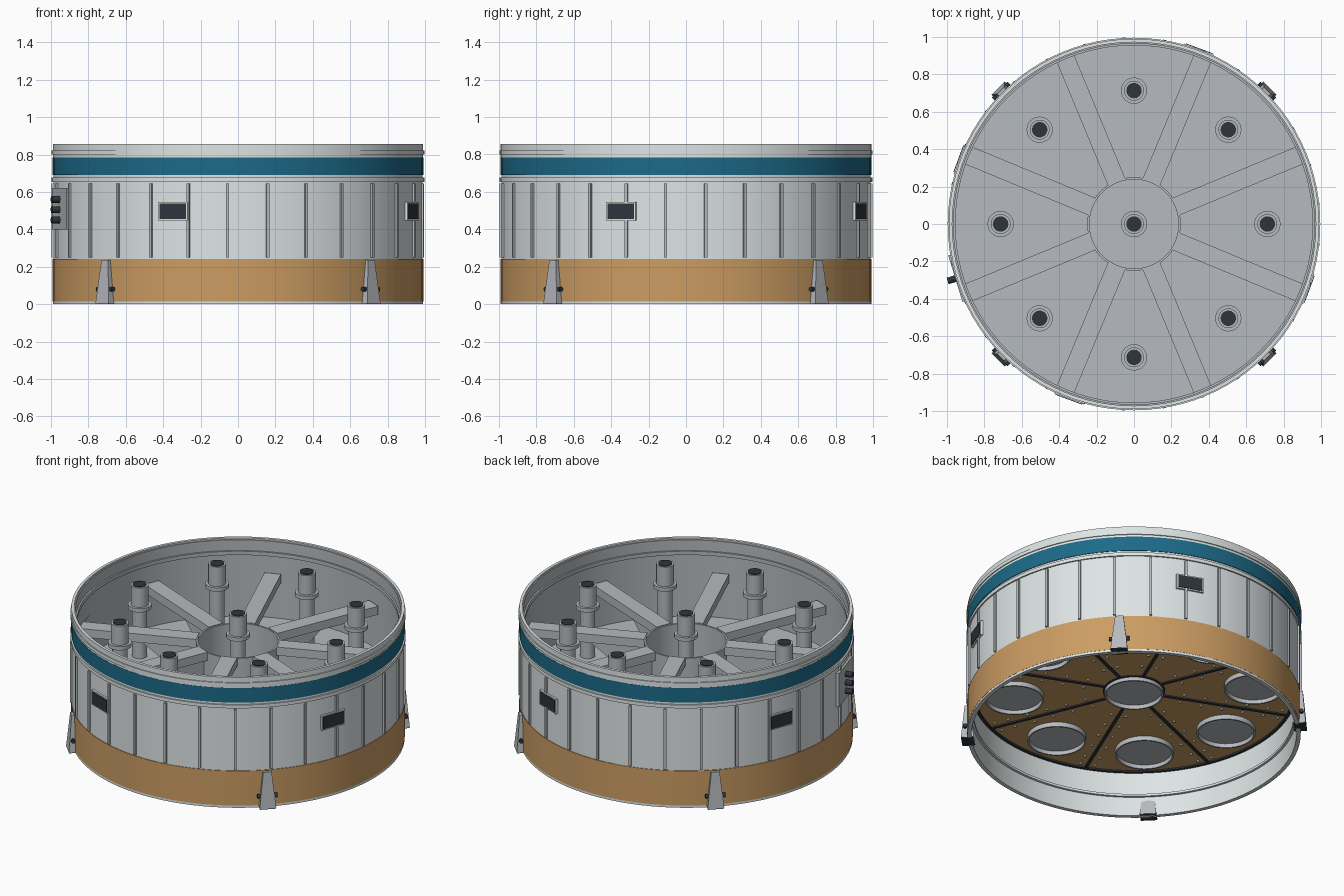
import bpy, bmesh
from math import radians, sin, cos, pi
from mathutils import Matrix, Vector

cube = bpy.data.objects.get("Cube")
if cube:
    bpy.data.objects.remove(cube, do_unlink=True)


def material(name, srgb):
    m = bpy.data.materials.new(name)
    col = [((c + 0.055) / 1.055) ** 2.4 for c in srgb] + [1]
    m.use_nodes = True
    m.diffuse_color = col
    bsdf = next(n for n in m.node_tree.nodes if n.type == 'BSDF_PRINCIPLED')
    bsdf.inputs["Base Color"].default_value = col
    return m


WHITE = material("pale_paint", (0.87, 0.895, 0.895))
GREY = material("bare_metal", (0.715, 0.73, 0.75))
TAN = material("tan_insulation", (0.80, 0.615, 0.39))
TEAL = material("teal_band", (0.11, 0.415, 0.535))
DARK = material("dark_fitting", (0.18, 0.205, 0.235))


def finish(name, bm, mat):
    bmesh.ops.recalc_face_normals(bm, faces=bm.faces)
    me = bpy.data.meshes.new(name)
    bm.to_mesh(me)
    bm.free()
    me.materials.append(mat)
    ob = bpy.data.objects.new(name, me)
    bpy.context.collection.objects.link(ob)
    bpy.ops.object.select_all(action='DESELECT')
    ob.select_set(True)
    bpy.context.view_layer.objects.active = ob
    bpy.ops.object.shade_smooth_by_angle(angle=radians(30))
    return ob


def add_ring(bm, r0, r1, z0, z1, at=(0, 0), segs=96):
    """Rectangular section swept round a vertical axis."""
    loops = []
    for r, z in ((r0, z0), (r1, z0), (r1, z1), (r0, z1)):
        loops.append([bm.verts.new((at[0] + r * cos(2 * pi * i / segs),
                                    at[1] + r * sin(2 * pi * i / segs), z))
                      for i in range(segs)])
    for k in range(4):
        a, b = loops[k], loops[(k + 1) % 4]
        for i in range(segs):
            j = (i + 1) % segs
            bm.faces.new((a[i], a[j], b[j], b[i]))


def ring(name, r0, r1, z0, z1, mat):
    bm = bmesh.new()
    add_ring(bm, r0, r1, z0, z1)
    finish(name, bm, mat)


def add_disc(bm, r, z0, z1, at=(0, 0), segs=32):
    bmesh.ops.create_cone(bm, cap_ends=True, segments=segs, radius1=r, radius2=r,
                          depth=z1 - z0,
                          matrix=Matrix.Translation((at[0], at[1], (z0 + z1) / 2)))


def add_block(bm, az, low, high, reshape=None):
    """Box in local radial, tangential, height axes; reshape moves its corners."""
    turn = Matrix.Rotation(radians(az), 4, 'Z')
    for v in bmesh.ops.create_cube(bm, size=1)["verts"]:
        p = Vector([h if c > 0 else l for c, l, h in zip(v.co, low, high)])
        v.co = turn @ (reshape(p) if reshape else p)


def add_peg(bm, az, at, axis, r, length):
    """Small cylinder lying along the radial or tangential axis."""
    lay = Matrix.Rotation(pi / 2, 4, 'Y' if axis == 'radial' else 'X')
    bmesh.ops.create_cone(bm, cap_ends=True, segments=16, radius1=r, radius2=r, depth=length,
                          matrix=Matrix.Rotation(radians(az), 4, 'Z') @ Matrix.Translation(at) @ lay)


def polar(r, az):
    return r * cos(radians(az)), r * sin(radians(az))


# Outer shell bands and inner liners
ring("bottom_rim", 0.965, 0.99, 0, 0.015, WHITE)
ring("tan_skirt", 0.975, 0.991, 0.015, 0.242, TAN)
ring("main_wall", 0.975, 0.987, 0.242, 0.69, WHITE)
ring("teal_stripe", 0.975, 0.991, 0.69, 0.785, TEAL)
ring("upper_wall", 0.972, 0.99, 0.785, 0.855, WHITE)
ring("lower_liner", 0.965, 0.976, 0.01, 0.31, WHITE)
ring("upper_liner", 0.965, 0.976, 0.31, 0.845, GREY)
for name, z in (("lower_hoop", 0.665), ("upper_hoop", 0.81)):
    ring(name, 0.98, 0.996, z - 0.011, z + 0.011, WHITE)
ring("inner_top_flange", 0.955, 0.97, 0.75, 0.775, GREY)
ring("inner_bottom_flange", 0.95, 0.97, 0.125, 0.14, WHITE)

# Wall stiffeners
bm = bmesh.new()
for i in range(29):
    add_block(bm, -93.2 + i * 360 / 29, (0.975, -0.008, 0.25), (0.998, 0.008, 0.645))
finish("wall_stiffeners", bm, GREY)

# Access windows, four round the wall
frames, panes = bmesh.new(), bmesh.new()
for az in (-110.4, -20.4, 69.6, 159.6):
    add_block(frames, az, (0.97, -0.084, 0.448), (0.998, 0.084, 0.545))
    add_block(panes, az, (0.99, -0.075, 0.456), (1.002, 0.075, 0.537))
finish("window_frames", frames, WHITE)
finish("window_panes", panes, DARK)

# Hold-down brackets with cross pins
brackets, pins = bmesh.new(), bmesh.new()
for az in (45, 135, 225, 315):
    add_block(brackets, az, (0.95, -0.05, 0.004), (1.028, 0.05, 0.235),
              lambda p: Vector((p.x + (0.035 if p.x < 1 else -0.02), p.y * 0.5, p.z))
              if p.z > 0.1 else p)
    add_block(pins, az, (0.955, -0.048, 0), (1.026, 0.048, 0.004))
    add_peg(pins, az, (1.003, 0, 0.08), 'tangent', 0.013, 0.12)
finish("hold_down_brackets", brackets, GREY)
finish("bracket_pins", pins, DARK)

# Umbilical plate with three connectors
bm = bmesh.new()
add_block(bm, 197, (0.96, -0.13, 0.4), (0.999, 0.13, 0.62))
finish("umbilical_plate", bm, GREY)
bm = bmesh.new()
for z in (0.45, 0.505, 0.56):
    add_peg(bm, 197, (1.012, 0, z), 'radial', 0.018, 0.06)
finish("umbilical_connectors", bm, DARK)

# Deep floor with open hub, radial beams and hub gussets
bm = bmesh.new()
add_disc(bm, 0.97, 0.325, 0.345, segs=96)
finish("thrust_deck", bm, GREY)
ring("hub_wall", 0.238, 0.25, 0.345, 0.635, GREY)
beams, gussets = bmesh.new(), bmesh.new()
for k in range(8):
    az = 22.5 + 45 * k
    add_block(beams, az, (0.245, -0.05, 0.585), (0.955, 0.05, 0.64))
    add_block(gussets, az, (0.245, -0.015, 0.345), (0.6, 0.015, 0.59),
              lambda p: Vector((0.3, p.y, p.z)) if p.x > 0.5 and p.z < 0.5 else p)
finish("radial_beams", beams, GREY)
finish("beam_gussets", gussets, GREY)

# Feed posts above the deck and engine openings in the heat shield
stations = [(0, 0)] + [polar(0.713, 45 * k) for k in range(8)]
posts, caps, plugs, rims = (bmesh.new() for _ in range(4))
for at in stations:
    add_disc(posts, 0.045, 0.345, 0.67, at)
    add_disc(posts, 0.07, 0.66, 0.685, at)
    add_disc(posts, 0.053, 0.685, 0.812, at)
    add_disc(caps, 0.041, 0.805, 0.816, at)
    add_disc(plugs, 0.168, 0.296, 0.33, at, 48)
    add_ring(rims, 0.165, 0.175, 0.27, 0.33, at, 48)
finish("feed_posts", posts, GREY)
finish("post_caps", caps, DARK)
finish("engine_plugs", plugs, GREY)
finish("opening_rims", rims, GREY)

# Heat shield with dark seams and bolts
bm = bmesh.new()
add_disc(bm, 0.97, 0.3, 0.33, segs=96)
finish("heat_shield", bm, TAN)
seams, bolts = bmesh.new(), bmesh.new()
add_ring(seams, 0.948, 0.967, 0.29, 0.305)
add_ring(seams, 0.174, 0.184, 0.293, 0.305)
for k in range(8):
    az = 22.5 + 45 * k
    add_block(seams, az, (0.18, -0.009, 0.292), (0.95, 0.009, 0.305))
    for r in (0.3, 0.43, 0.56, 0.69, 0.82, 0.91):
        for side in (-1, 1):
            x, y = polar(r, az)
            dx, dy = polar(0.045 * side, az + 90)
            add_disc(bolts, 0.008, 0.29, 0.302, (x + dx, y + dy), 8)
finish("shield_seams", seams, DARK)
finish("shield_bolts", bolts, WHITE)
